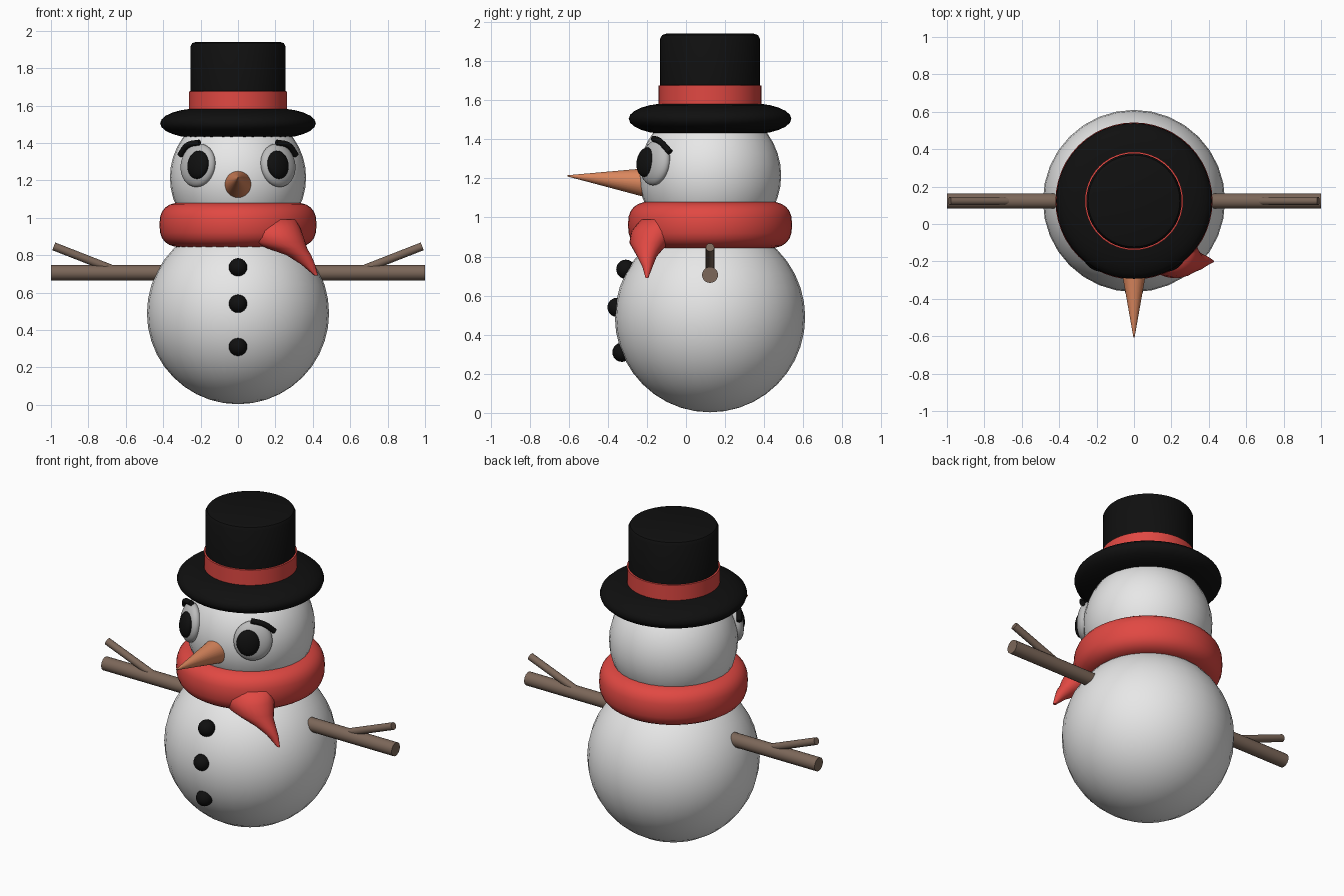
import bpy, bmesh, math
from mathutils import Vector, Matrix

if "Cube" in bpy.data.objects:
    bpy.data.objects.remove(bpy.data.objects["Cube"])

CY = 0.123  # y of the snowman's vertical axis


def material(name, rgb):
    m = bpy.data.materials.new(name)
    m.diffuse_color = (*rgb, 1)
    m.use_nodes = True
    m.node_tree.nodes["Principled BSDF"].inputs["Base Color"].default_value = m.diffuse_color
    return m


SNOW = material("snow white", (0.80, 0.80, 0.80))
EYE = material("eye grey", (0.50, 0.50, 0.50))
BLACK = material("coal black", (0.005, 0.005, 0.005))
RED = material("wool red", (0.75, 0.065, 0.055))
ORANGE = material("carrot orange", (0.70, 0.24, 0.11))
BROWN = material("twig brown", (0.20, 0.135, 0.10))


def finish(name, bm, mat, angle=40):
    bmesh.ops.recalc_face_normals(bm, faces=bm.faces)
    me = bpy.data.meshes.new(name)
    bm.to_mesh(me)
    bm.free()
    me.materials.append(mat)
    ob = bpy.data.objects.new(name, me)
    bpy.context.collection.objects.link(ob)
    bpy.context.view_layer.objects.active = ob
    ob.select_set(True)
    bpy.ops.object.shade_smooth_by_angle(angle=math.radians(angle))
    ob.select_set(False)
    return ob


def ball(name, loc, radii, mat, normal=None, segs=32, rings=20):
    """Ellipsoid; with a normal, its local z points along it and local y stays upright."""
    bm = bmesh.new()
    bmesh.ops.create_uvsphere(bm, u_segments=segs, v_segments=rings, radius=1)
    rot = Matrix.Identity(4)
    if normal:
        z = Vector(normal).normalized()
        x = Vector((0, 0, 1)).cross(z).normalized()
        rot = Matrix((x, z.cross(x), z)).transposed().to_4x4()
    bm.transform(Matrix.Translation(loc) @ rot @ Matrix.Diagonal((*radii, 1)))
    return finish(name, bm, mat)


def rod(name, a, b, r1, r2, mat, segs=20):
    """Cylinder or cone from a to b."""
    a, b = Vector(a), Vector(b)
    bm = bmesh.new()
    bmesh.ops.create_cone(bm, cap_ends=True, segments=segs, radius1=r1, radius2=r2,
                          depth=(b - a).length)
    bm.transform(Matrix.Translation((a + b) / 2) @ (b - a).to_track_quat('Z', 'Y').to_matrix().to_4x4())
    return finish(name, bm, mat)


def loft(name, rings, mat, closed=False, angle=40):
    """Skin a list of equally long vertex rings."""
    bm = bmesh.new()
    vs = [[bm.verts.new(p) for p in ring] for ring in rings]
    n = len(vs[0])
    pairs = list(zip(vs, vs[1:])) + ([(vs[-1], vs[0])] if closed else [])
    for a, b in pairs:
        for i in range(n):
            j = (i + 1) % n
            bm.faces.new((a[i], a[j], b[j], b[i]))
    if not closed:
        bm.faces.new(vs[0])
        bm.faces.new(vs[-1])
    return finish(name, bm, mat, angle)


def circle(cx, cy, z, rx, ry, n=48):
    return [(cx + rx * math.cos(2 * math.pi * i / n), cy + ry * math.sin(2 * math.pi * i / n), z)
            for i in range(n)]


def ring(name, r, z, hr, hz, power, mat, steps=24):
    """Thick ring with a superellipse cross-section."""
    def s(v):
        return math.copysign(abs(v) ** (2 / power), v)
    rings = []
    for k in range(steps):
        t = 2 * math.pi * k / steps
        rad = r + hr * s(math.cos(t))
        rings.append(circle(0, CY, z + hz * s(math.sin(t)), rad, rad))
    return loft(name, rings, mat, closed=True, angle=60)


def stack(name, profile, mat):
    return loft(name, [circle(0, CY, z, r, r) for r, z in profile], mat)


# Snowballs
ball("body", (0, CY, 0.49), (0.487, 0.487, 0.487), SNOW)
ball("head", (0, CY, 1.215), (0.364, 0.364, 0.364), SNOW)

# Scarf with a drooping pointed end
ring("scarf", 0.29, 0.962, 0.13, 0.12, 2.6, RED)
loft("scarf_end", [circle(x, y, z, rx, ry, 24) for x, y, z, rx, ry in (
    (0.20, -0.13, 0.99, 0.11, 0.10),
    (0.20, -0.155, 0.93, 0.14, 0.125),
    (0.22, -0.185, 0.87, 0.14, 0.105),
    (0.265, -0.195, 0.835, 0.105, 0.075),
    (0.325, -0.20, 0.80, 0.066, 0.050),
    (0.375, -0.197, 0.75, 0.037, 0.027),
    (0.418, -0.20, 0.69, 0.010, 0.007))], RED, angle=60)

# Top hat
ring("hat_brim", 0.20, 1.505, 0.216, 0.08, 2, BLACK)
stack("hat_crown", [(0.25, 1.46), (0.255, 1.60), (0.255, 1.915), (0.245, 1.933), (0.225, 1.94)], BLACK)
stack("hat_band", [(0.263, 1.52), (0.263, 1.675), (0.25, 1.678)], RED)

# Carrot nose
rod("nose", (0, -0.20, 1.178), (0, -0.607, 1.213), 0.075, 0.003, ORANGE, 32)

# Coal buttons
for i, (y, z) in enumerate(((-0.308, 0.735), (-0.353, 0.54), (-0.328, 0.31))):
    ball(f"button_{i + 1}", (0, y, z), (0.049, 0.049, 0.049), BLACK, segs=20, rings=12)

# Paired features
for side, s in (("right", 1), ("left", -1)):
    n = (s * 0.6, -0.8, 0.15)
    ball(f"{side}_eye", (s * 0.214, -0.158, 1.28), (0.11, 0.117, 0.05), EYE, n)
    ball(f"{side}_pupil", (s * 0.214, -0.205, 1.283), (0.066, 0.076, 0.034), BLACK, n)

    # Eyebrow: a bent bevelled curve
    cu = bpy.data.curves.new(f"{side}_eyebrow", 'CURVE')
    cu.dimensions = '3D'
    cu.bevel_depth = 0.016
    cu.bevel_resolution = 3
    cu.use_fill_caps = True
    sp = cu.splines.new('BEZIER')
    pts = ((0.205, -0.165, 1.403), (0.268, -0.132, 1.388), (0.31, -0.082, 1.335))
    sp.bezier_points.add(2)
    for bp, (x, y, z) in zip(sp.bezier_points, pts):
        bp.co = (s * x, y, z)
        bp.handle_left_type = bp.handle_right_type = 'AUTO'
    cu.materials.append(BLACK)
    bpy.context.collection.objects.link(bpy.data.objects.new(f"{side}_eyebrow", cu))

    # Stick arm with one twig
    rod(f"{side}_arm", (s * 0.40, CY, 0.706), (s * 1.0, CY, 0.706), 0.041, 0.041, BROWN)
    rod(f"{side}_twig", (s * 0.66, CY, 0.72), (s * 0.985, CY, 0.847), 0.022, 0.022, BROWN, 16)
